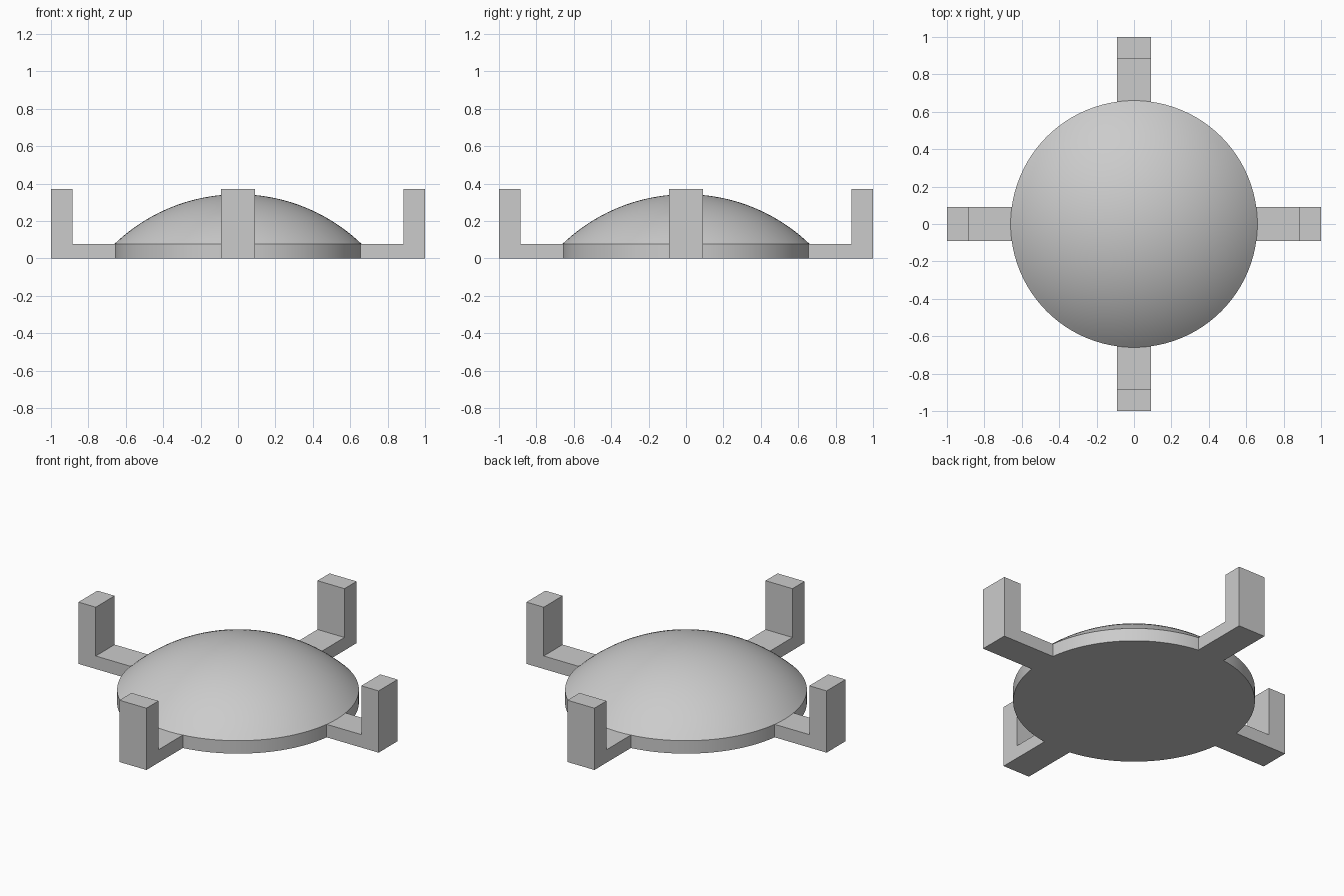
import bpy, bmesh, math
from mathutils import Matrix, Vector

if "Cube" in bpy.data.objects:
    bpy.data.objects.remove(bpy.data.objects["Cube"])

RIM_R, RIM_Z, APEX_Z = 0.66, 0.078, 0.343
SEGMENTS, RINGS = 96, 20

grey = bpy.data.materials.new("light grey")
grey.diffuse_color = (0.6, 0.6, 0.6, 1)
grey.use_nodes = True
grey.node_tree.nodes["Principled BSDF"].inputs["Base Color"].default_value = grey.diffuse_color


def add_object(name, bm):
    bmesh.ops.recalc_face_normals(bm, faces=bm.faces)
    mesh = bpy.data.meshes.new(name)
    bm.to_mesh(mesh)
    bm.free()
    mesh.materials.append(grey)
    obj = bpy.data.objects.new(name, mesh)
    bpy.context.collection.objects.link(obj)
    return obj


# Domed body: short vertical rim with a spherical cap, spun about z
rise = APEX_Z - RIM_Z
radius = (RIM_R ** 2 + rise ** 2) / (2 * rise)
edge_angle = math.asin(RIM_R / radius)
profile = [(0, 0), (RIM_R, 0)]
for i in range(RINGS + 1):
    a = edge_angle * (1 - i / RINGS)
    profile.append((radius * math.sin(a), APEX_Z - radius * (1 - math.cos(a))))

bm = bmesh.new()
verts = [bm.verts.new((x, 0, z)) for x, z in profile]
edges = [bm.edges.new(pair) for pair in zip(verts, verts[1:])]
bmesh.ops.spin(bm, geom=verts + edges, axis=(0, 0, 1), cent=(0, 0, 0),
               angle=math.tau, steps=SEGMENTS)
bmesh.ops.remove_doubles(bm, verts=bm.verts, dist=1e-5)
dome = add_object("domed_body", bm)
bpy.context.view_layer.objects.active = dome
dome.select_set(True)
bpy.ops.object.shade_smooth_by_angle(angle=math.radians(30))

# Four L-shaped brackets: flat arm with an upright post at its outer end
HALF_WIDTH = 0.09
L_PROFILE = [(0.65, 0), (1, 0), (1, 0.372), (0.885, 0.372),
             (0.885, RIM_Z), (0.65, RIM_Z)]
for i, side in enumerate(("right", "back", "left", "front")):
    bm = bmesh.new()
    face = bm.faces.new([bm.verts.new((x, -HALF_WIDTH, z)) for x, z in L_PROFILE])
    ext = bmesh.ops.extrude_face_region(bm, geom=[face])
    moved = [g for g in ext["geom"] if isinstance(g, bmesh.types.BMVert)]
    bmesh.ops.translate(bm, verts=moved, vec=Vector((0, 2 * HALF_WIDTH, 0)))
    bm.transform(Matrix.Rotation(i * math.pi / 2, 4, "Z"))
    add_object(side + "_bracket", bm)
